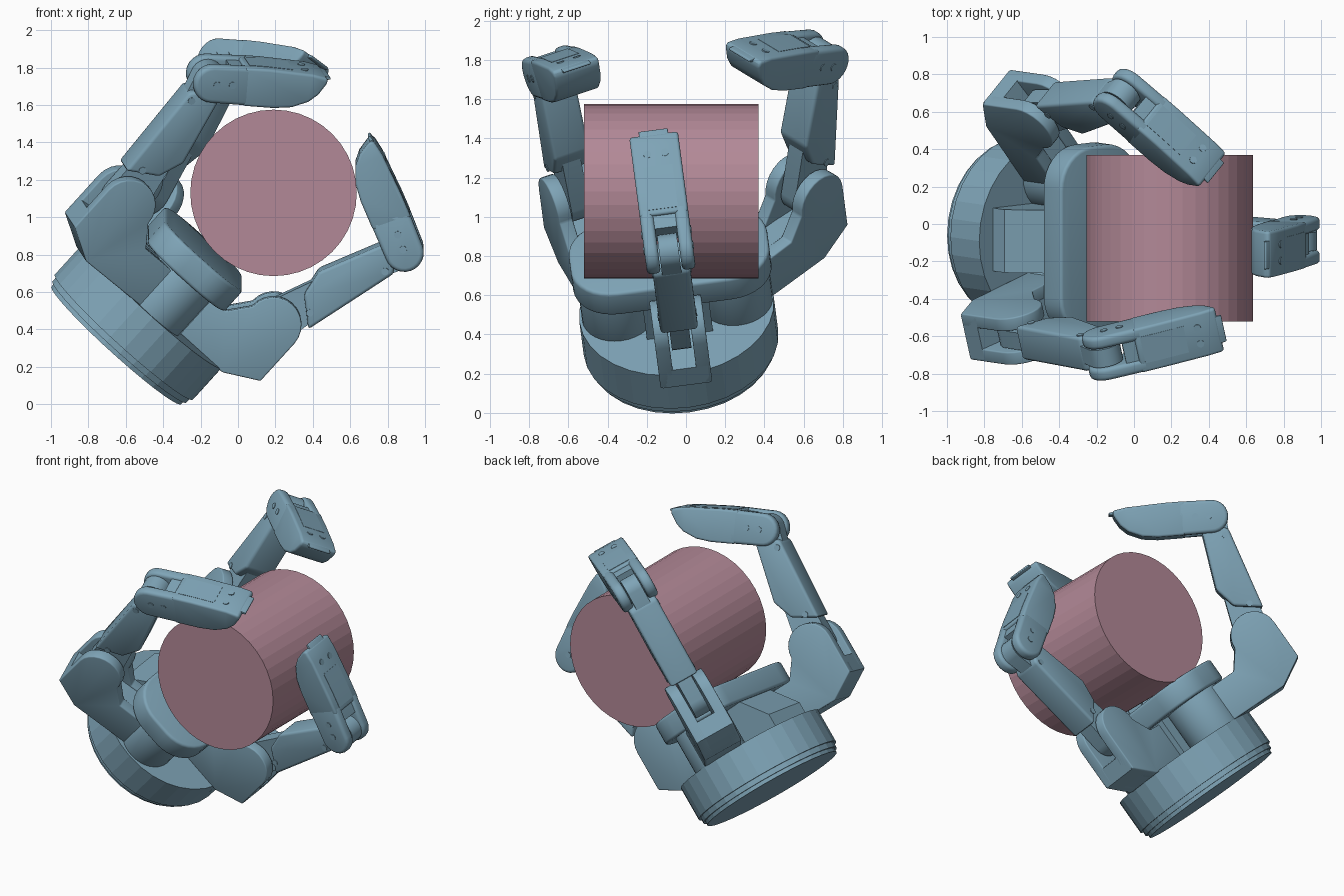
import bpy, bmesh
from math import sin, cos, radians
from mathutils import Matrix

if "Cube" in bpy.data.objects:
    bpy.data.objects.remove(bpy.data.objects["Cube"])


def material(name, color):
    m = bpy.data.materials.new(name)
    m.diffuse_color = (*color, 1)
    m.use_nodes = True
    m.node_tree.nodes["Principled BSDF"].inputs["Base Color"].default_value = m.diffuse_color
    return m


BLUE = material("blue_metal", (0.21, 0.37, 0.47))
PINK = material("pink", (0.45, 0.25, 0.31))


def T(x, y, z):
    return Matrix.Translation((x, y, z))


def R(deg, axis):
    return Matrix.Rotation(radians(deg), 4, axis)


def arc(cx, cz, r, a0, a1, n=12):
    return [(cx + r * cos(radians(a0 + (a1 - a0) * i / n)),
             cz + r * sin(radians(a0 + (a1 - a0) * i / n))) for i in range(n + 1)]


def prism(name, pts, lo, hi, matrix, bevel=0.0, mat=BLUE, smooth=True):
    """Extrude an x-z profile along y from lo to hi, then round its edges."""
    bm = bmesh.new()
    f = bm.faces.new([bm.verts.new((x, lo, z)) for x, z in pts])
    ext = bmesh.ops.extrude_face_region(bm, geom=[f])
    bmesh.ops.translate(bm, vec=(0, hi - lo, 0),
                        verts=[g for g in ext["geom"] if isinstance(g, bmesh.types.BMVert)])
    bmesh.ops.recalc_face_normals(bm, faces=bm.faces)
    if bevel:
        edges = [e for e in bm.edges if e.calc_face_angle(0) > radians(28)]
        bmesh.ops.bevel(bm, geom=edges, offset=bevel, segments=3, profile=0.5,
                        affect='EDGES', clamp_overlap=True)
    me = bpy.data.meshes.new(name)
    bm.to_mesh(me)
    bm.free()
    ob = bpy.data.objects.new(name, me)
    bpy.context.collection.objects.link(ob)
    ob.matrix_world = matrix
    me.materials.append(mat)
    if smooth:
        bpy.ops.object.select_all(action='DESELECT')
        ob.select_set(True)
        bpy.context.view_layer.objects.active = ob
        bpy.ops.object.shade_smooth_by_angle(angle=radians(35))
    return ob


def disc(name, r, lo, hi, matrix, n=32, bevel=0.0, mat=BLUE, smooth=False):
    """Cylinder along y, n flat sides."""
    return prism(name, arc(0, 0, r, 0, 360 - 360 / n, n - 1), lo, hi, matrix, bevel, mat, smooth)


# Hand frame: local z is the wrist axis, x runs downslope, tilted towards the held can
HAND = T(-0.65, -0.02, 0.315) @ R(7.5, 'X') @ R(42, 'Y')
UP = R(90, 'X')  # turns a y extrusion into a z extrusion

# Held can
disc("held_can", 0.445, -0.52, 0.37, T(0.19, 0, 1.13), n=40, mat=PINK)

# Wrist base in stacked rings
disc("base_rim", 0.47, 0, 0.03, HAND @ UP)
disc("base_ring", 0.485, 0.025, 0.065, HAND @ UP)
disc("base_drum", 0.50, 0.06, 0.29, HAND @ UP)

# Palm plate with rounded ends, its neck, and the two swivel posts
a, b, r = 0.28, 0.51, 0.22
palm = []
for k, (sx, sy) in enumerate([(1, 1), (-1, 1), (-1, -1), (1, -1)]):
    palm += arc(sx * (a - r), sy * (b - r), r, 90 * k, 90 * k + 90, 8)
prism("palm_plate", palm, 0.55, 0.70, HAND @ UP, bevel=0.018)
prism("palm_neck", [(-0.40, 0.28), (0.2, 0.28), (0.2, 0.56), (-0.24, 0.56), (-0.40, 0.38)],
      -0.17, 0.17, HAND)
for side, y in (("left", 0.31), ("right", -0.30)):
    disc("swivel_post_" + side, 0.185, 0.28, 0.56, HAND @ T(0, y, 0) @ UP, bevel=0.015, smooth=True)

# Finger cross-profiles
KNUCKLE = (0.54, 0.655)
CHEEK = [(0.08, 0.29), (0.507, 0.283), (0.69, 0.385)] + arc(*KNUCKLE, 0.15, 0, 180) + [(0.30, 0.54), (0.08, 0.54)]
ROOT = [(0.0, 0.29), (0.507, 0.283), (0.69, 0.385), (0.69, 0.50), (0.37, 0.53), (0.0, 0.54)]
MIDDLE = [(0.15, -0.115), (0.69, -0.075), (0.72, -0.04), (0.74, 0.09), (0.35, 0.13), (0.22, 0.06)]
TONGUE_LOW = arc(0, 0, 0.115, 90, 270) + [(0.4, -0.07), (0.4, 0.09)]
TONGUE_HIGH = [(0.6, 0.06), (0.6, -0.06)] + arc(0.80, 0, 0.09, -90, 90)
TIP = [(0.17, 0.117), (0.17, -0.098), (0.3, -0.09), (0.54, -0.065), (0.625, -0.045), (0.625, -0.015),
       (0.58, 0.05), (0.53, 0.09), (0.44, 0.122), (0.34, 0.128)]
TIP_CORE = [(0.10, -0.085), (0.3, -0.08), (0.4, -0.05), (0.4, 0.10), (0.10, 0.10)]
NAIL = [(0.55, -0.058), (0.60, -0.05), (0.65, -0.035), (0.65, -0.022), (0.55, -0.02)]
PANEL = [(0.2, -0.085), (0.2, -0.099), (0.30, -0.092), (0.44, -0.077), (0.44, -0.06)]
FORK = arc(0, 0, 0.104, 90, 270) + [(0.22, -0.096), (0.22, 0.119)]


def screw(name, matrix):
    disc(name, 0.02, -0.004, 0.004, matrix, n=12)


def finger(tag, px, py, azimuth, lean, lift):
    """Clevis base, middle link and fingertip; lean and lift are the two bend angles."""
    base = HAND @ T(px, py, 0) @ R(azimuth, 'Z')
    mid = base @ T(KNUCKLE[0], 0, KNUCKLE[1]) @ R(lean - 90, 'Y')
    tip = base @ T(KNUCKLE[0] + 0.80 * sin(radians(lean)), 0,
                   KNUCKLE[1] + 0.80 * cos(radians(lean))) @ R(lift - 180, 'Y')
    prism(tag + "_base_core", ROOT, -0.12, 0.12, base)
    prism(tag + "_middle_link", MIDDLE, -0.097, 0.097, mid, 0.018)
    prism(tag + "_lower_tongue", TONGUE_LOW, -0.05, 0.05, mid)
    prism(tag + "_upper_tongue", TONGUE_HIGH, -0.05, 0.05, mid)
    prism(tag + "_tip_core", TIP_CORE, -0.10, 0.10, tip)
    prism(tag + "_nail", NAIL, -0.075, 0.075, tip, 0.004)
    prism(tag + "_tip_body", TIP, -0.125, 0.125, tip, 0.026)
    prism(tag + "_back_panel", PANEL, -0.075, 0.075, tip)
    for s in (-1, 1):
        side = "_left" if s < 0 else "_right"
        prism(tag + "_base_cheek" + side, CHEEK, s * 0.06, s * 0.133, base, 0.008)
        prism(tag + "_tip_fork" + side, FORK, s * 0.055, s * 0.125, tip, 0.022)
        # Screws on knuckle, link and fingertip
        for x in (0.02, 0.105):
            screw(tag + "_knuckle_screw" + side, tip @ T(x, s * 0.125, 0))
        for x in (0.20, 0.66):
            screw(tag + "_link_screw" + side, mid @ T(x, s * 0.097, -0.04))
        screw(tag + "_tip_screw" + side, tip @ T(0.51, s * 0.045, -0.068) @ R(90, 'X'))


# Two swivelling fingers on the posts, one fixed finger opposite
finger("left_finger", -0.02, 0.31, 130, 15.5, 34)
finger("right_finger", -0.02, -0.30, 196, 7.5, 38.5)
finger("fixed_finger", 0, 0, 0, 19, 28.6)
